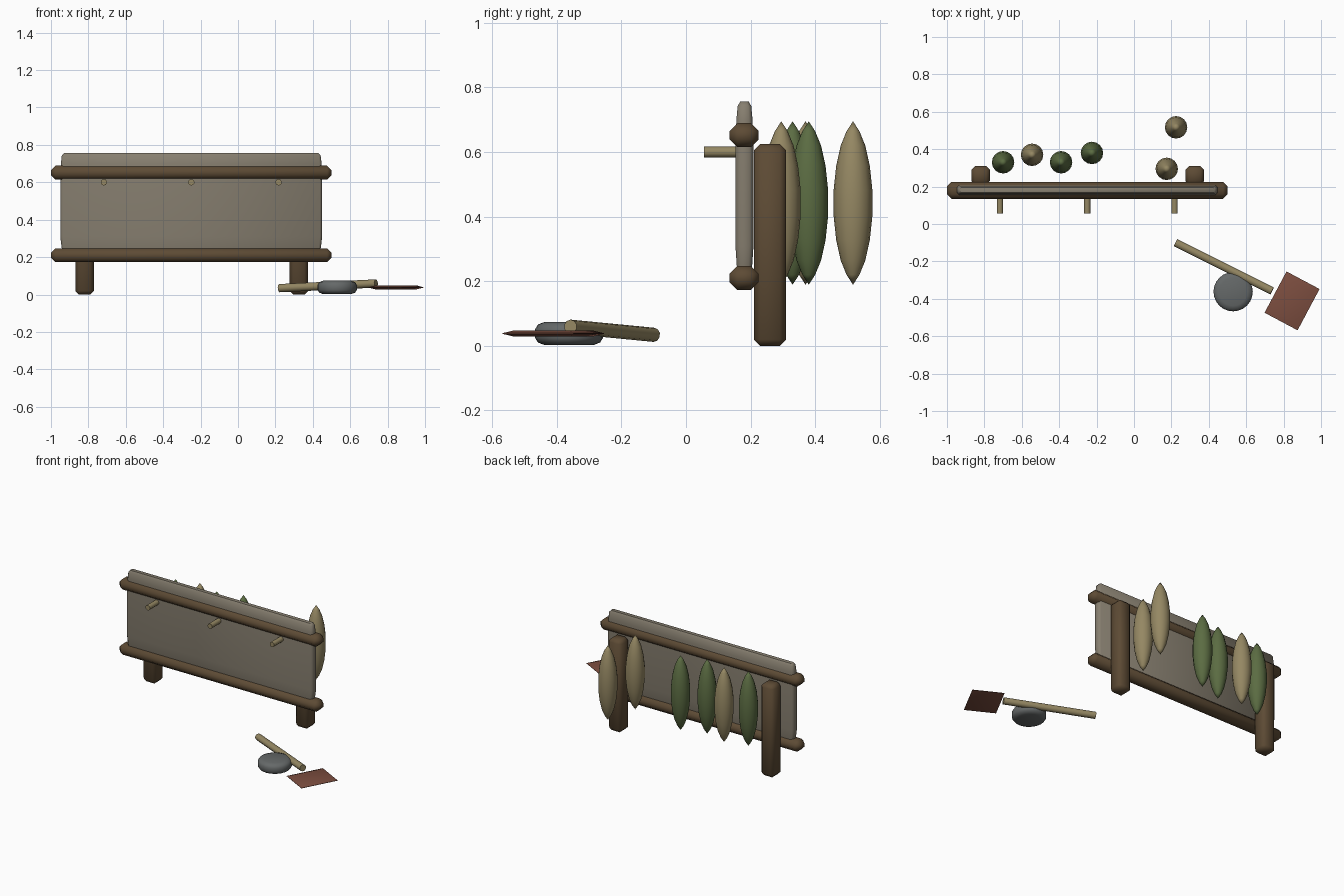
import bpy, bmesh, math
from mathutils import Vector, Matrix

cube = bpy.data.objects.get("Cube")
if cube:
    bpy.data.objects.remove(cube, do_unlink=True)


def material(name, rgb):
    m = bpy.data.materials.new(name)
    m.use_nodes = True
    m.diffuse_color = (*rgb, 1)
    bsdf = m.node_tree.nodes["Principled BSDF"]
    bsdf.inputs["Base Color"].default_value = (*rgb, 1)
    bsdf.inputs["Roughness"].default_value = 0.9
    return m


BROWN = material("dark wood", (0.11, 0.07, 0.035))
HIDE = material("hide panel", (0.24, 0.21, 0.16))
TAN = material("dry tan", (0.30, 0.245, 0.125))
GREEN = material("leaf green", (0.105, 0.15, 0.055))
STONE = material("grey stone", (0.13, 0.14, 0.14))
RUST = material("rust red", (0.20, 0.075, 0.05))


def finish(name, bm, mat, angle=50):
    bmesh.ops.recalc_face_normals(bm, faces=bm.faces)
    mesh = bpy.data.meshes.new(name)
    bm.to_mesh(mesh)
    bm.free()
    mesh.materials.append(mat)
    ob = bpy.data.objects.new(name, mesh)
    bpy.context.collection.objects.link(ob)
    bpy.ops.object.select_all(action="DESELECT")
    ob.select_set(True)
    bpy.context.view_layer.objects.active = ob
    bpy.ops.object.shade_smooth_by_angle(angle=math.radians(angle))
    return ob


def beam(name, centre, size, bevel, mat):
    """Box with chamfered edges."""
    bm = bmesh.new()
    bmesh.ops.create_cube(bm, size=1)
    bmesh.ops.scale(bm, vec=size, verts=bm.verts)
    bmesh.ops.bevel(bm, geom=bm.edges[:], offset=bevel, segments=1, affect="EDGES")
    bmesh.ops.translate(bm, vec=centre, verts=bm.verts)
    return finish(name, bm, mat)


def rod(name, start, end, radius, mat):
    """Round rod between two points, with slightly eased ends."""
    a, b = Vector(start), Vector(end)
    bm = bmesh.new()
    bmesh.ops.create_cone(bm, cap_ends=True, segments=10, radius1=radius,
                          radius2=radius, depth=(b - a).length)
    turn = (b - a).to_track_quat("Z", "Y").to_matrix().to_4x4()
    bmesh.ops.transform(bm, matrix=Matrix.Translation((a + b) / 2) @ turn, verts=bm.verts)
    return finish(name, bm, mat)


def loft(name, rings, mat, angle=50):
    """Skin closed rings of equal length and cap both ends."""
    bm = bmesh.new()
    loops = [[bm.verts.new(p) for p in ring] for ring in rings]
    n = len(loops[0])
    for lo, hi in zip(loops, loops[1:]):
        for i in range(n):
            j = (i + 1) % n
            bm.faces.new((lo[i], lo[j], hi[j], hi[i]))
    bm.faces.new(loops[0])
    bm.faces.new(loops[-1])
    bmesh.ops.remove_doubles(bm, verts=bm.verts, dist=0.0004)
    return finish(name, bm, mat, angle)


def turned(name, x, y, profile, mat, sides=16):
    """Solid of revolution about a vertical axis; profile is (radius, z)."""
    steps = [2 * math.pi * i / sides for i in range(sides)]
    rings = [[(x + r * math.cos(t), y + r * math.sin(t), z) for t in steps]
             for r, z in profile]
    return loft(name, rings, mat)


# Frame: two posts behind two long rails
for side, x in (("right", -0.82), ("left", 0.325)):
    beam(side + "_post", (x, 0.26, 0.312), (0.1, 0.1, 0.625), 0.02, BROWN)
for level, z in (("lower", 0.21), ("upper", 0.652)):
    beam(level + "_rail", (-0.25, 0.18, z), (1.5, 0.09, 0.074), 0.024, BROWN)


# Stretched panel, thinning toward its top and bottom
def panel_ring(z, hx, hy):
    c = hy * 0.45
    corner = [(hx, hy - c), (hx - c, hy)]
    quarter = corner + [(-px, py) for px, py in reversed(corner)]
    outline = quarter + [(-px, -py) for px, py in quarter]
    return [(-0.25 + px, 0.181 + py, z) for px, py in outline]


loft("panel", [panel_ring(*s) for s in (
    (0.2, 0.68, 0.018), (0.25, 0.693, 0.024), (0.31, 0.7, 0.028), (0.62, 0.7, 0.028),
    (0.7, 0.697, 0.025), (0.742, 0.692, 0.021), (0.756, 0.68, 0.013))], HIDE)

# Pegs across the front
for i, x in enumerate((-0.717, -0.25, 0.217)):
    rod(f"peg_{i + 1}", (x, 0.055, 0.6), (x, 0.18, 0.6), 0.017, TAN)

# Hanging spindle-shaped leaves behind the panel
half = [(0, 0.253), (0.02, 0.222), (0.038, 0.178), (0.052, 0.115), (0.06, 0.04)]
leaf_profile = [(r, 0.442 - h) for r, h in half] + [(r, 0.442 + h) for r, h in reversed(half)]
for i, (x, y, mat) in enumerate((
        (-0.7, 0.33, GREEN), (-0.545, 0.37, TAN), (-0.39, 0.33, GREEN),
        (-0.225, 0.38, GREEN), (0.175, 0.295, TAN), (0.225, 0.517, TAN))):
    turned(f"hanging_leaf_{i + 1}", x, y, leaf_profile, mat)

# Flat round stone
turned("stone", 0.53, -0.362, [(0.075, 0.002), (0.096, 0.01), (0.105, 0.024), (0.105, 0.052),
                              (0.096, 0.066), (0.075, 0.074)], STONE, 24)

# Tool: leaning handle and thin sharp-edged blade
rod("tool_handle", (0.222, -0.1, 0.034), (0.738, -0.358, 0.059), 0.022, TAN)
turn = Matrix.Translation((0.845, -0.411, 0.038)) @ Matrix.Rotation(math.radians(-28), 4, "Z")


def blade_ring(scale, z):
    return [turn @ Vector((sx * 0.1 * scale, sy * 0.125 * scale, z))
            for sx, sy in ((1, 1), (-1, 1), (-1, -1), (1, -1))]


loft("tool_blade", [blade_ring(0.76, -0.01), blade_ring(1, -0.001),
                    blade_ring(1, 0.001), blade_ring(0.76, 0.01)], RUST)
